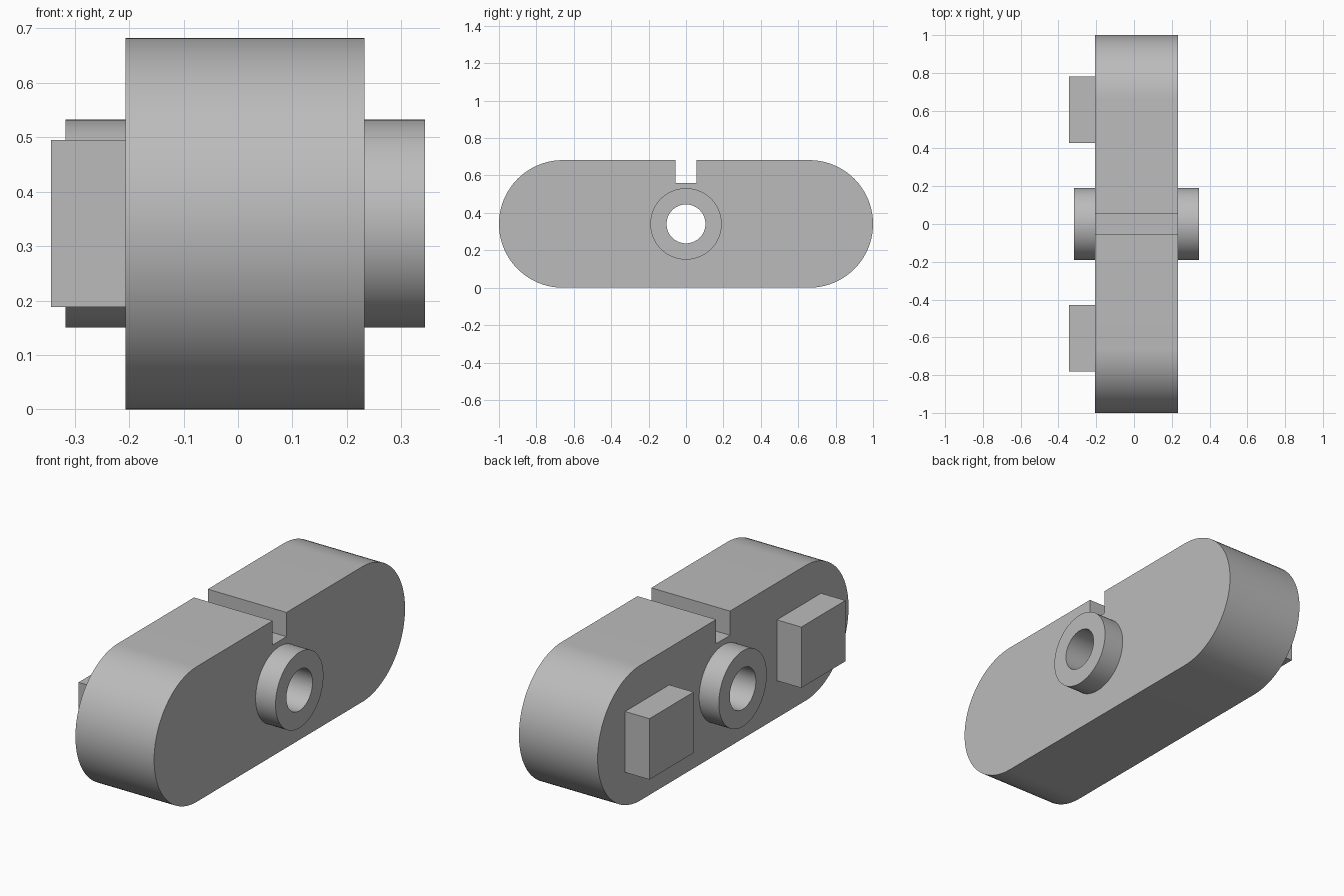
import bpy
import bmesh
from math import sin, cos, pi, radians
from mathutils import Vector

cube = bpy.data.objects.get("Cube")
if cube:
    bpy.data.objects.remove(cube, do_unlink=True)

GREY = (0.5, 0.5, 0.5, 1)
grey = bpy.data.materials.new("plain grey")
grey.use_nodes = True
grey.diffuse_color = GREY
grey.node_tree.nodes["Principled BSDF"].inputs["Base Color"].default_value = GREY

# Main dimensions
RADIUS = 0.341            # half height of the body, also its axis height
END = 1 - RADIUS          # centre of the rounded ends
LEFT, RIGHT = 0.232, -0.207
BORE, BOSS = 0.104, 0.191
SLOT, SLOT_FLOOR = 0.055, 0.56


def arc(cy, radius, start, sweep, steps):
    """Points on an arc in the y-z plane at axis height."""
    angles = [radians(start + sweep * i / steps) for i in range(steps + 1)]
    return [(cy + radius * cos(a), RADIUS + radius * sin(a)) for a in angles]


def circle(radius):
    return arc(0, radius, 0, 360, 64)[:-1]


def rectangle(y0, y1, z0, z1):
    return [(y0, z0), (y1, z0), (y1, z1), (y0, z1)]


def extrude_outline(name, loops, x0, x1):
    """Fill an outline with its holes and extrude it along x."""
    bm = bmesh.new()
    edges = []
    for loop in loops:
        verts = [bm.verts.new((x0, y, z)) for y, z in loop]
        edges += [bm.edges.new((v, verts[i - 1])) for i, v in enumerate(verts)]
    bmesh.ops.triangle_fill(bm, edges=edges, use_beauty=True, normal=Vector((1, 0, 0)))
    result = bmesh.ops.extrude_face_region(bm, geom=bm.faces[:], use_keep_orig=True)
    moved = [g for g in result["geom"] if isinstance(g, bmesh.types.BMVert)]
    bmesh.ops.translate(bm, verts=moved, vec=(x1 - x0, 0, 0))
    bmesh.ops.recalc_face_normals(bm, faces=bm.faces[:])
    mesh = bpy.data.meshes.new(name)
    bm.to_mesh(mesh)
    bm.free()
    mesh.materials.append(grey)
    obj = bpy.data.objects.new(name, mesh)
    bpy.context.collection.objects.link(obj)
    bpy.ops.object.select_all(action="DESELECT")
    obj.select_set(True)
    bpy.context.view_layer.objects.active = obj
    bpy.ops.object.shade_smooth_by_angle(angle=radians(30))
    return obj


# Body: rounded bar with a slot in its top and a bore through the middle
top = 2 * RADIUS
slot = [(SLOT, top), (SLOT, SLOT_FLOOR), (-SLOT, SLOT_FLOOR), (-SLOT, top)]
outline = arc(END, RADIUS, -90, 180, 40) + slot + arc(-END, RADIUS, 90, 180, 40)
extrude_outline("body", [outline, circle(BORE)], RIGHT, LEFT)

# Round bosses around the bore on both sides
extrude_outline("left_boss", [circle(BOSS), circle(BORE)], LEFT, 0.343)
extrude_outline("right_boss", [circle(BOSS), circle(BORE)], -0.317, RIGHT)

# Rectangular lugs on the right side
for name, centre in (("front_lug", -0.605), ("back_lug", 0.605)):
    lug = rectangle(centre - 0.176, centre + 0.176, 0.188, 0.495)
    extrude_outline(name, [lug], -0.343, RIGHT)
